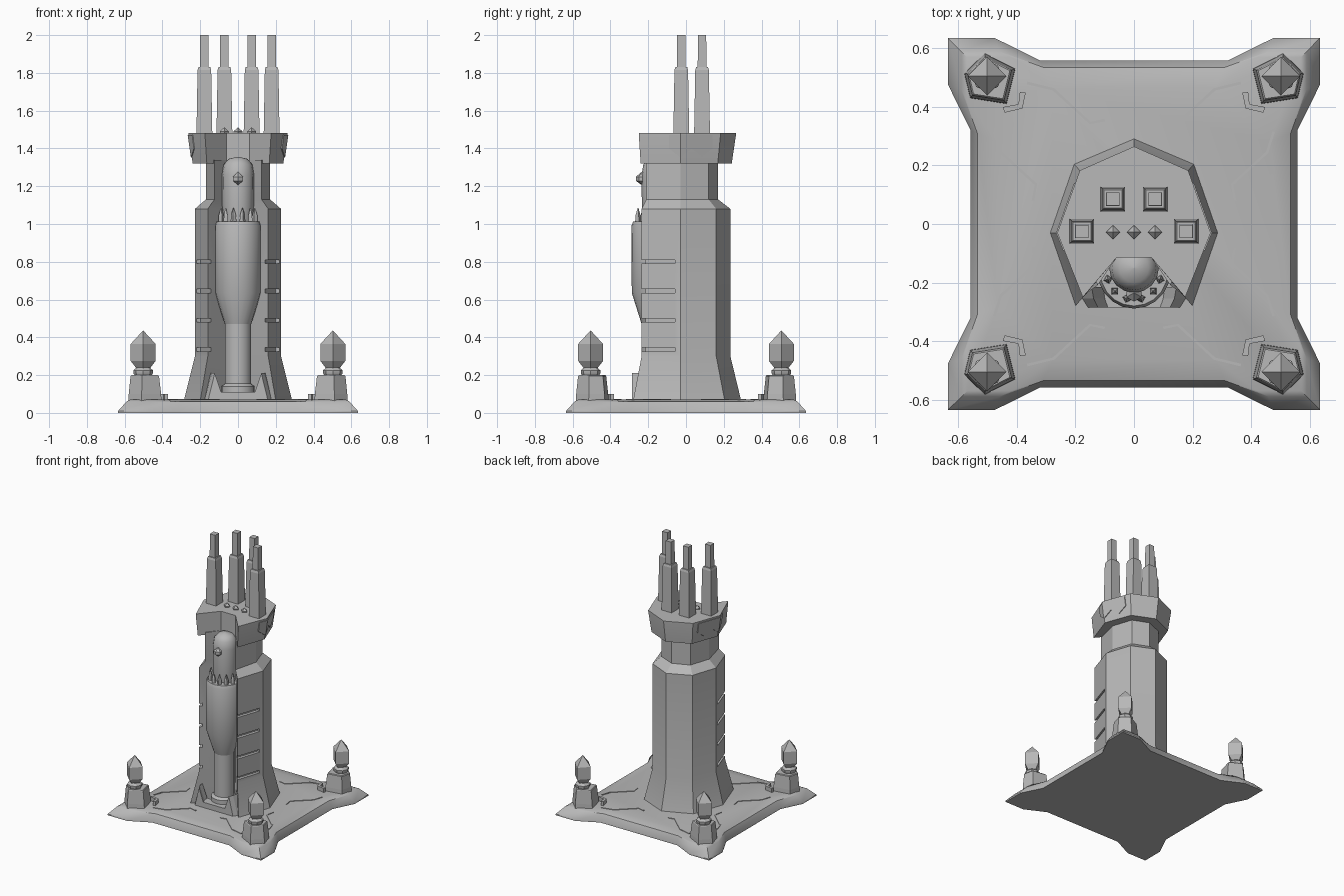
import bpy, bmesh, math
from mathutils import Vector

if "Cube" in bpy.data.objects:
    bpy.data.objects.remove(bpy.data.objects["Cube"])

stone = bpy.data.materials.new("grey_stone")
stone.diffuse_color = (0.48, 0.48, 0.48, 1)
stone.use_nodes = True
stone.node_tree.nodes["Principled BSDF"].inputs["Base Color"].default_value = stone.diffuse_color


def finish(name, bm, angle=30):
    bmesh.ops.remove_doubles(bm, verts=bm.verts, dist=1e-5)
    bmesh.ops.recalc_face_normals(bm, faces=bm.faces)
    me = bpy.data.meshes.new(name)
    bm.to_mesh(me)
    bm.free()
    ob = bpy.data.objects.new(name, me)
    bpy.context.collection.objects.link(ob)
    me.materials.append(stone)
    bpy.ops.object.select_all(action='DESELECT')
    ob.select_set(True)
    bpy.context.view_layer.objects.active = ob
    if angle:
        bpy.ops.object.shade_smooth_by_angle(angle=math.radians(angle))
    return ob


def add_loft(bm, rings):
    """Join closed rings of equal length and cap both ends."""
    vs = [[bm.verts.new(p) for p in r] for r in rings]
    n = len(vs[0])
    for a, b in zip(vs, vs[1:]):
        for i in range(n):
            bm.faces.new((a[i], a[(i + 1) % n], b[(i + 1) % n], b[i]))
    bm.faces.new(vs[0][::-1])
    bm.faces.new(vs[-1])


def loft(name, rings, angle=30):
    bm = bmesh.new()
    add_loft(bm, rings)
    return finish(name, bm, angle)


def ngon(cx, cy, z, r, n, turn=0):
    return [(cx + r * math.cos(turn + math.tau * i / n),
             cy + r * math.sin(turn + math.tau * i / n), z) for i in range(n)]


def lathe(name, cx, cy, profile, n, turn=0, angle=30):
    """Stack of regular rings from (radius, height) pairs."""
    return loft(name, [ngon(cx, cy, z, max(r, 0.0005), n, turn) for r, z in profile], angle)


def mirrored(half, z):
    """Full outline from the right half, back to front."""
    left = [(-x, y) for x, y in reversed(half) if x > 0]
    return [(x, y, z) for x, y in half + left]


def strip(name, pts, width, z0, z1):
    """Raised strip along a path on the floor."""
    P = [Vector(p) for p in pts]
    L, R = [], []
    for i, p in enumerate(P):
        d = (P[min(i + 1, len(P) - 1)] - P[max(i - 1, 0)]).normalized()
        s = Vector((-d.y, d.x)) * width / 2
        L.append(p + s)
        R.append(p - s)
    out = L + R[::-1]
    return loft(name, [[(p.x, p.y, z) for p in out] for z in (z0, z1)], 0)


# Base slab with flared corners
def base_ring(side, a, b, corner, z):
    ring = []
    for k in range(4):
        c, s = (1, 0, -1, 0)[k], (0, 1, 0, -1)[k]
        for x, y in ((side, a), (corner, b), (corner, corner), (b, corner), (a, side)):
            ring.append((c * x - s * y, s * x + c * y, z))
    return ring


loft("base_slab", [base_ring(.558, .32, .475, .635, 0),
                   base_ring(.558, .32, .475, .635, .01),
                   base_ring(.535, .31, .46, .59, .06),
                   base_ring(.465, .28, .42, .57, .07)])

# Tower shaft: flared foot, body, shoulder and neck, notched at the front
foot = [(0, .292), (.205, .205), (.287, -.03), (.2, -.28), (.07, -.12)]
body = [(0, .235), (.165, .16), (.228, -.03), (.16, -.235), (.06, -.115)]
neck = [(0, .17), (.12, .12), (.17, -.03), (.125, -.21), (.06, -.115)]
tower = loft("tower_shaft", [mirrored(foot, .065), mirrored(body, .3), mirrored(body, 1.08),
                             mirrored(neck, 1.13), mirrored(neck, 1.34)], 20)

# Horizontal grooves cut in the front side panels
bm = bmesh.new()
a, b = Vector((.228, -.03)), Vector((.16, -.235))
d = (b - a).normalized()
nrm = Vector((-d.y, d.x))
for z in (.335, .49, .645, .8):
    for sx in (1, -1):
        p, q = a + d * .03, b + d * .05
        quad = [p - nrm * .022, q - nrm * .022, q + nrm * .05, p + nrm * .05]
        add_loft(bm, [[(sx * v.x, v.y, h) for v in quad] for h in (z - .01, z + .01)])
cutter = finish("groove_cutter", bm, 0)
cutter.hide_render = True
cutter.hide_set(True)
mod = tower.modifiers.new("grooves", 'BOOLEAN')
mod.operation, mod.solver, mod.object = 'DIFFERENCE', 'EXACT', cutter

# Crown collar
rim = [(0, .265), (.185, .183), (.262, -.03), (.175, -.25), (.06, -.115)]
rim_low = [(0, .242), (.168, .168), (.24, -.03), (.165, -.24), (.06, -.115)]
loft("crown_collar", [mirrored(rim_low, 1.32), mirrored(rim, 1.475), mirrored(rim, 1.483)], 20)


# Zigzag trim plates on both sides of the collar
def collar_x(y, z):
    t = (z - 1.32) / .155
    pts = [(l[0] + (u[0] - l[0]) * t, l[1] + (u[1] - l[1]) * t) for l, u in zip(rim_low, rim)]
    for (x0, y0), (x1, y1) in zip(pts[1:], pts[2:4]):
        if y1 <= y <= y0:
            return x0 + (x1 - x0) * (y - y0) / (y1 - y0)
    return pts[2][0]


bm = bmesh.new()
zig = [(-.09, 1.4), (-.03, 1.352), (.03, 1.4), (.085, 1.357), (.14, 1.4)]
for sx in (1, -1):
    for (y0, z0), (y1, z1) in zip(zig, zig[1:]):
        quad = [(y0, z0), (y1, z1), (y1, 1.47), (y0, 1.47)]
        add_loft(bm, [[(sx * (collar_x(y, z) + o), y, z) for y, z in quad] for o in (-.004, .005)])
finish("collar_trim", bm, 0)

# Four square barrels on the crown
q = math.sqrt(2)
for x, y in ((.178, -.025), (.072, .085)):
    for sx in (1, -1):
        lathe("barrel", sx * x, y, [(.042 * q, 1.475), (.036 * q, 1.815), (.031 * q, 1.832),
                                    (.023 * q, 1.832), (.022 * q, 2.0)], 4, math.pi / 4, 0)

# Small studs on the crown
for x in (-.072, 0, .072):
    lathe("crown_stud", x, -.028, [(.022, 1.48), (.024, 1.49), (0, 1.512)], 4, 0, 0)

# Front piston: tube, sleeve, capsule
cy = -.165
lathe("piston_tube", 0, cy, [(.088, .07), (.088, .14), (.07, .155), (.07, .5)], 20)
lathe("piston_sleeve", 0, cy, [(.07, .47), (.122, .635), (.124, .99), (.115, 1.012),
                               (.09, 1.012)], 20)
lathe("piston_capsule", 0, -.15, [(.076, 1.0), (.084, 1.1), (.085, 1.26), (.076, 1.315),
                                  (.05, 1.345), (0, 1.356)], 16, 0, 50)

# Claws gripping the capsule
for i in range(6):
    t = math.radians(195 + 30 * i)
    lathe("sleeve_claw", .092 * math.cos(t), cy + .092 * math.sin(t),
          [(.016, 1.005), (.014, 1.045), (.002, 1.085)], 4, t, 0)

# Knob on the capsule
lathe("capsule_knob", 0, -.235, [(0, 1.207), (.03, 1.228), (.03, 1.25), (0, 1.275)], 6, math.pi / 6, 0)

# Forked foot clasp
fork = [(-.185, .07), (-.145, .21), (-.105, .11), (.105, .11), (.145, .21), (.185, .07)]
loft("foot_clasp", [[(x * s, y, z) for x, z in fork]
                    for y, s in ((-.285, .85), (-.255, .95), (-.215, 1))], 0)

# Corner posts with gems, brackets and floor cracks
post = [(.51, .583), (.405, .53), (.435, .41), (.56, .43), (.58, .515)]
bracket = [(.445, .39), (.388, .402), (.38, .45)]
crack_a = [(.365, .482), (.275, .46), (.15, .345), (.1, .355)]
crack_b = [(.477, .315), (.455, .245), (.335, .135), (.345, .08)]
for sx in (1, -1):
    for sy in (1, -1):
        def rg(s, z):
            return [(sx * (.5 + (x - .5) * s), sy * (.5 + (y - .5) * s), z) for x, y in post]
        loft("corner_post", [rg(1, .06), rg(.98, .1), rg(.86, .195), rg(.8, .2)], 0)
        lathe("gem_neck", sx * .502, sy * .505, [(.04, .19), (.052, .21), (.052, .225), (.035, .24)], 8)
        lathe("post_gem", sx * .502, sy * .505, [(.035, .235), (.066, .275), (.066, .365), (0, .436)], 4, 0, 0)
        for name, pts, w, top in (("floor_bracket", bracket, .02, .1),
                                  ("floor_crack", crack_a, .009, .074),
                                  ("floor_crack", crack_b, .009, .074)):
            strip(name, [(sx * x, sy * y) for x, y in pts], w, .06, top)
